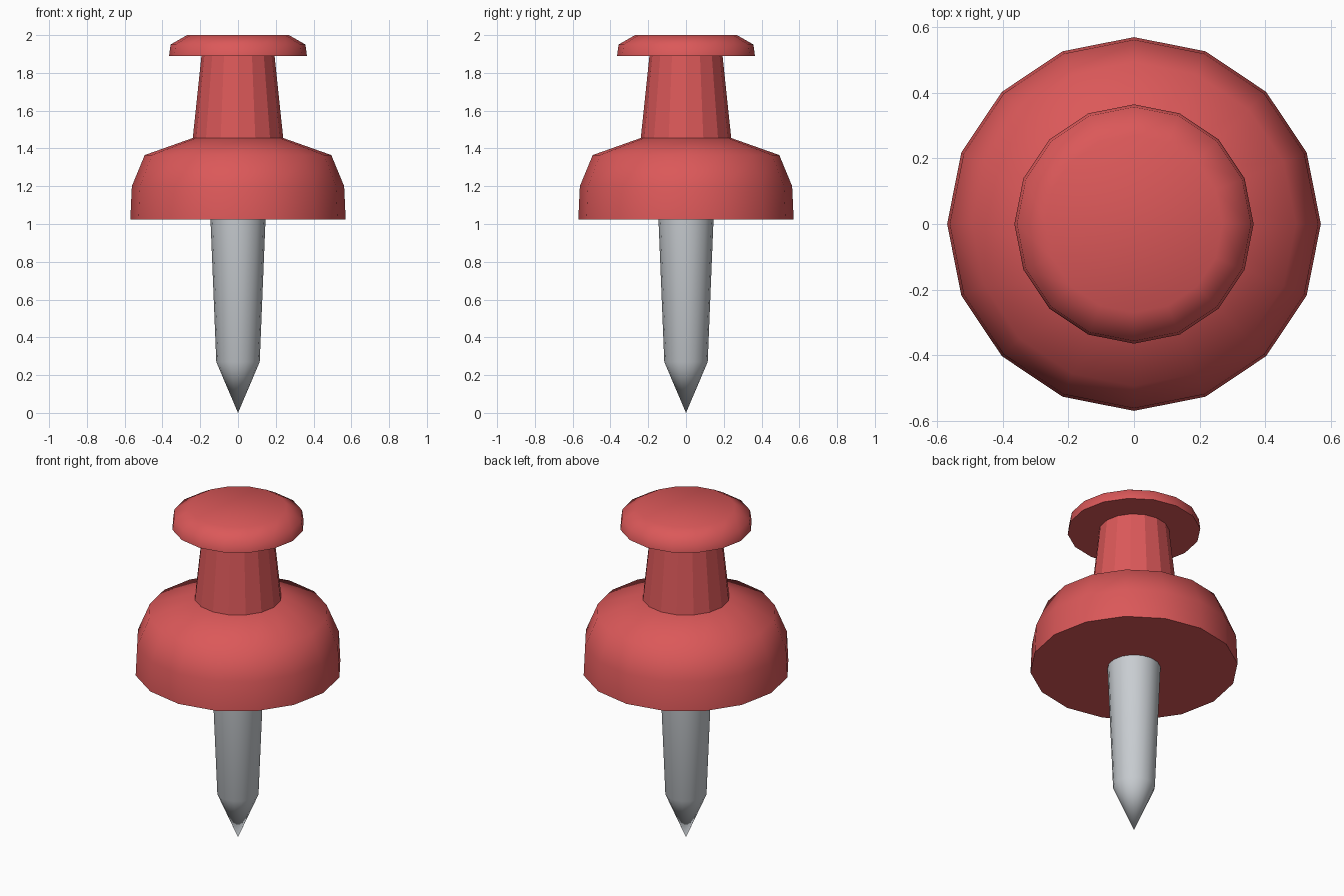
import bpy, bmesh, math

if "Cube" in bpy.data.objects:
    bpy.data.objects.remove(bpy.data.objects["Cube"])

SIDES = 16


def material(name, rgb):
    m = bpy.data.materials.new(name)
    m.diffuse_color = (*rgb, 1.0)
    m.use_nodes = True
    m.node_tree.nodes["Principled BSDF"].inputs["Base Color"].default_value = m.diffuse_color
    return m


red = material("red plastic", (0.71, 0.098, 0.1))
steel = material("grey steel", (0.58, 0.61, 0.64))


def lathe(name, profile, mat, smooth_angle=None):
    """Revolve (radius, z) points listed bottom to top; close both ends."""
    bm = bmesh.new()
    rings = []
    for r, z in profile:
        if r == 0:
            rings.append([bm.verts.new((0, 0, z))] * SIDES)
        else:
            rings.append([bm.verts.new((r * math.cos(2 * math.pi * i / SIDES),
                                        r * math.sin(2 * math.pi * i / SIDES), z))
                          for i in range(SIDES)])
    for lo, hi in zip(rings, rings[1:]):
        for i in range(SIDES):
            j = (i + 1) % SIDES
            bm.faces.new(list(dict.fromkeys((lo[i], lo[j], hi[j], hi[i]))))
    if profile[0][0]:
        bm.faces.new(rings[0][::-1])
    if profile[-1][0]:
        bm.faces.new(rings[-1])
    bmesh.ops.recalc_face_normals(bm, faces=bm.faces)
    me = bpy.data.meshes.new(name)
    bm.to_mesh(me)
    bm.free()
    me.materials.append(mat)
    ob = bpy.data.objects.new(name, me)
    bpy.context.collection.objects.link(ob)
    if smooth_angle:
        bpy.ops.object.select_all(action='DESELECT')
        ob.select_set(True)
        bpy.context.view_layer.objects.active = ob
        bpy.ops.object.shade_smooth_by_angle(angle=math.radians(smooth_angle))
    return ob


# steel pin with pointed tip
lathe("pin", [(0, 0), (0.115, 0.27), (0.146, 1.03)], steel, 40)
# wide rounded base of the grip
lathe("base", [(0.57, 1.025), (0.562, 1.20), (0.494, 1.365), (0.24, 1.455)], red, 60)
# tapered faceted neck
lathe("neck", [(0.24, 1.45), (0.193, 1.895)], red)
# rounded cap
lathe("cap", [(0.365, 1.89), (0.357, 1.95), (0.27, 2.0)], red, 60)
